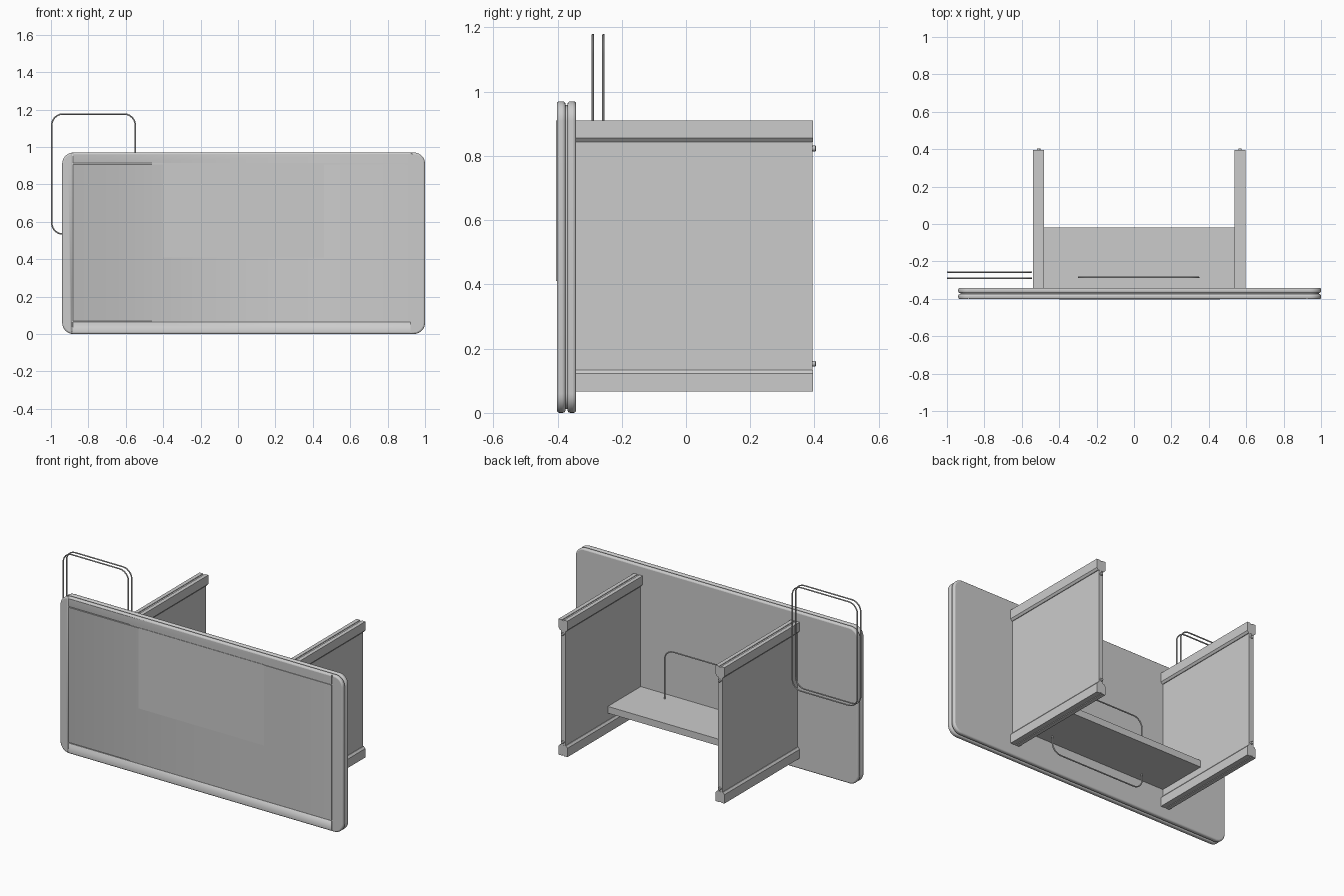
import bpy, bmesh, math
from mathutils import Vector

if "Cube" in bpy.data.objects:
    bpy.data.objects.remove(bpy.data.objects["Cube"])

X0, X1, ZT = -0.94, 1.0, 0.97          # table top extents
LEG_X = (-0.51, 0.567)                 # centres of the two side legs
YB, YE = -0.342, 0.395                 # underside of top, free end of legs


def rounded_rect(x0, x1, z0, z1, r, seg=8):
    pts = []
    for cx, cz, a0 in ((x1 - r, z1 - r, 0), (x0 + r, z1 - r, 90),
                       (x0 + r, z0 + r, 180), (x1 - r, z0 + r, 270)):
        for i in range(seg + 1):
            a = math.radians(a0 + 90 * i / seg)
            pts.append((cx + r * math.cos(a), cz + r * math.sin(a)))
    return pts


def finish(ob, bevel=0, seg=3):
    if bevel:
        m = ob.modifiers.new("bevel", 'BEVEL')
        m.width, m.segments = bevel, seg
        m.limit_method, m.angle_limit = 'ANGLE', math.radians(40)
    bpy.ops.object.select_all(action='DESELECT')
    ob.select_set(True)
    bpy.context.view_layer.objects.active = ob
    bpy.ops.object.shade_smooth_by_angle(angle=math.radians(35))
    return ob


def prism(name, pts, y0, y1, bevel=0, seg=3):
    """Extrude an XZ outline from y0 to y1."""
    bm = bmesh.new()
    f = bm.faces.new([bm.verts.new((x, y0, z)) for x, z in pts])
    ext = bmesh.ops.extrude_face_region(bm, geom=[f])
    vs = [v for v in ext['geom'] if isinstance(v, bmesh.types.BMVert)]
    bmesh.ops.translate(bm, verts=vs, vec=(0, y1 - y0, 0))
    bmesh.ops.recalc_face_normals(bm, faces=bm.faces)
    me = bpy.data.meshes.new(name)
    bm.to_mesh(me)
    bm.free()
    ob = bpy.data.objects.new(name, me)
    bpy.context.collection.objects.link(ob)
    return finish(ob, bevel, seg)


def box(name, x, y, z, bevel=0):
    return prism(name, [(x[0], z[0]), (x[1], z[0]), (x[1], z[1]), (x[0], z[1])],
                 y[0], y[1], bevel, 2)


def wire_loop(name, x0, x1, z0, z1, y, r=0.004):
    cu = bpy.data.curves.new(name, 'CURVE')
    cu.dimensions = '3D'
    cu.bevel_depth, cu.bevel_resolution = r, 2
    pts = rounded_rect(x0 + r, x1 - r, z0 + r, z1 - r, 0.06, 6)
    sp = cu.splines.new('POLY')
    sp.points.add(len(pts) - 1)
    for p, (x, z) in zip(sp.points, pts):
        p.co = (x, y, z, 1)
    sp.use_cyclic_u = True
    ob = bpy.data.objects.new(name, cu)
    bpy.context.collection.objects.link(ob)
    bpy.ops.object.select_all(action='DESELECT')
    ob.select_set(True)
    bpy.context.view_layer.objects.active = ob
    bpy.ops.object.convert(target='MESH')
    finish(bpy.context.object)


# Table top: two rounded layers with a recessed core between them
front = prism("top_front_layer", rounded_rect(X0, X1, 0, ZT, 0.06), -0.402, -0.375, 0.009)
prism("top_back_layer", rounded_rect(X0, X1, 0, ZT, 0.06), -0.369, YB, 0.009)
d = 0.012
prism("top_core", rounded_rect(X0 + d, X1 - d, d, ZT - d, 0.05), -0.38, -0.36)

# Frame grooves in the front face
g = 0.003
for i, (x, z) in enumerate((((-0.885 - g, -0.885 + g), (-0.1, 1.1)),
                            ((0.925 - g, 0.925 + g), (-0.1, 1.1)),
                            ((-0.885, 0.925), (0.067 - g, 0.067 + g)),
                            ((-0.885, 0.925), (0.91 - g, 0.91 + g)))):
    c = box(f"groove_cutter_{i}", x, (-0.42, -0.398), z)
    c.hide_render = True
    c.hide_set(True)
    m = front.modifiers.new("groove", 'BOOLEAN')
    m.operation, m.object, m.solver = 'DIFFERENCE', c, 'EXACT'

# Thin sheet lying on the front face
box("surface_sheet", (-0.40, 0.46), (-0.404, -0.401), (0.41, 0.91))

# Side legs: thin panel, grooved rails on both edges, end pegs
half_rail = [(0.006, 0.906), (0.006, 0.91), (0.03, 0.91), (0.03, 0.855),
             (0.02, 0.843), (0.014, 0.843)]
for side, cx in zip(("left", "right"), LEG_X):
    box(f"{side}_leg_panel", (cx - 0.016, cx + 0.016), (YB - 0.01, YE - 0.001), (0.10, 0.88))
    for level, flip in (("upper", False), ("lower", True)):
        prof = half_rail + [(-x, z) for x, z in reversed(half_rail)]
        prof = [(cx + x, 0.977 - z if flip else z) for x, z in prof]
        prism(f"{side}_leg_{level}_rail", prof, YB - 0.01, YE)
        pz = 0.153 if flip else 0.823
        ring = [(cx + 0.009 * math.cos(a * math.pi / 6), pz + 0.009 * math.sin(a * math.pi / 6))
                for a in range(12)]
        prism(f"{side}_leg_{level}_peg", ring, YE - 0.02, 0.404, 0.002, 2)

# Shelf joining the legs
box("shelf", (-0.495, 0.55), (YB - 0.005, -0.02), (0.178, 0.22))

# Three identical wire loops: two beside the leg, one through the shelf
wire_loop("outer_wire_loop", -1.0, -0.545, 0.53, 1.18, -0.29)
wire_loop("inner_wire_loop", -1.0, -0.545, 0.53, 1.18, -0.257)
wire_loop("shelf_wire_loop", -0.30, 0.35, 0.075, 0.53, -0.285)
